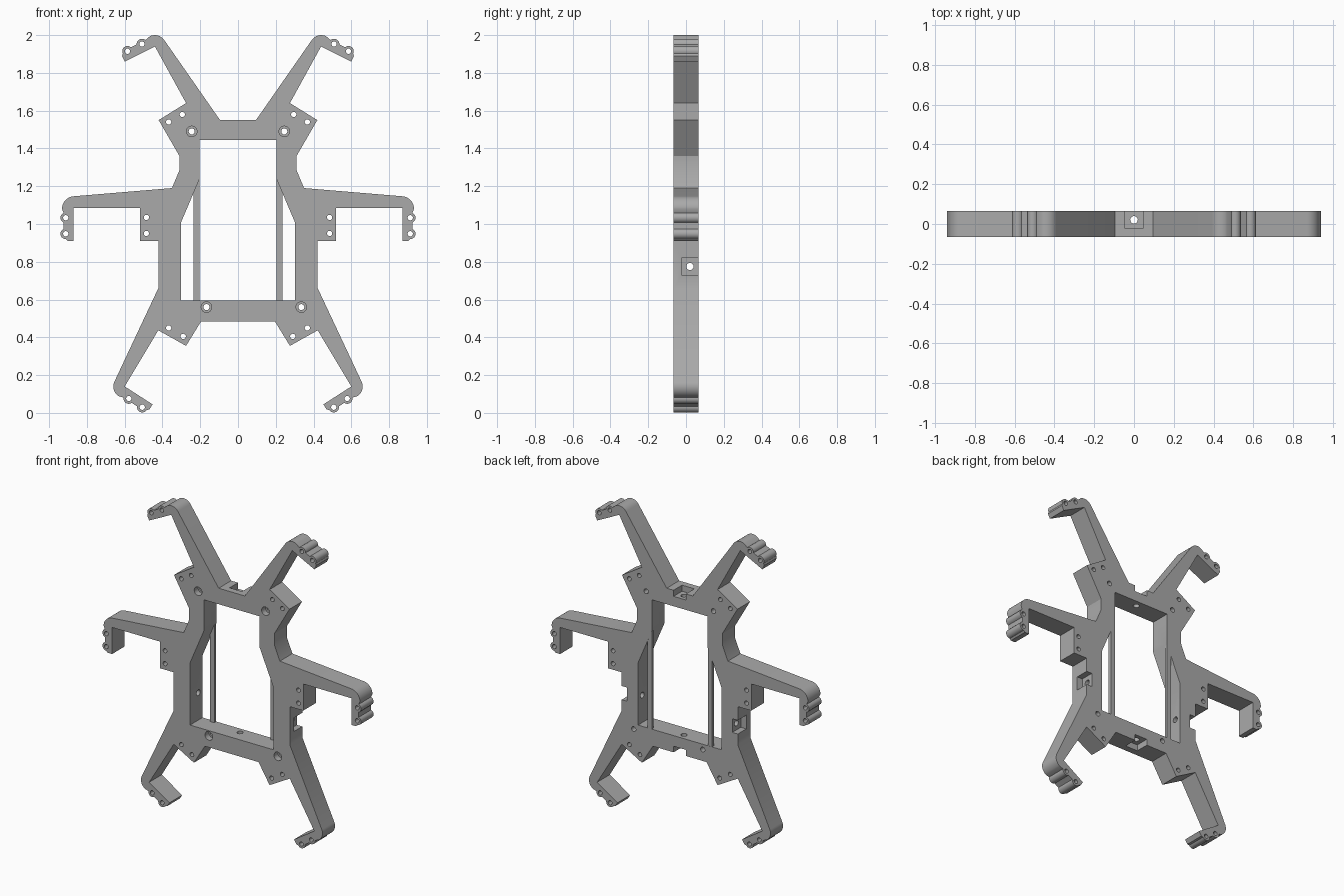
import bpy, bmesh
from math import radians, cos, sin, acos, atan2, pi
from mathutils import Vector, Matrix

if "Cube" in bpy.data.objects:
    bpy.data.objects.remove(bpy.data.objects["Cube"])

HALF = 0.065          # half the plate thickness
PIN = 0.014           # small pin hole radius

grey = bpy.data.materials.new("plain_grey")
grey.use_nodes = True
grey.diffuse_color = (0.4, 0.4, 0.4, 1)
grey.node_tree.nodes["Principled BSDF"].inputs["Base Color"].default_value = grey.diffuse_color


def arc(c, r, a0, a1, n=10):
    return [(c[0] + r * cos(a0 + (a1 - a0) * i / n),
             c[1] + r * sin(a0 + (a1 - a0) * i / n)) for i in range(n + 1)]


def prism(bm, pts, y0, y1):
    """Extrude an x-z outline from y0 to y1."""
    face = bm.faces.new([bm.verts.new((x, y0, z)) for x, z in pts])
    ext = bmesh.ops.extrude_face_region(bm, geom=[face])["geom"]
    bmesh.ops.translate(bm, verts=[v for v in ext if isinstance(v, bmesh.types.BMVert)],
                        vec=(0, y1 - y0, 0))


def box(bm, centre, size):
    bmesh.ops.create_cube(bm, size=1, matrix=Matrix.Translation(centre) @ Matrix.Diagonal((*size, 1)))


def rod(bm, centre, r, length, axis):
    rot = Vector((0, 0, 1)).rotation_difference(Vector(axis)).to_matrix().to_4x4()
    bmesh.ops.create_cone(bm, cap_ends=True, segments=24, radius1=r, radius2=r,
                          depth=length, matrix=Matrix.Translation(centre) @ rot)


def finish(bm, name, cutter=False):
    bmesh.ops.recalc_face_normals(bm, faces=bm.faces)
    mesh = bpy.data.meshes.new(name)
    bm.to_mesh(mesh)
    bm.free()
    mesh.materials.append(grey)
    ob = bpy.data.objects.new(name, mesh)
    bpy.context.collection.objects.link(ob)
    ob.hide_render = cutter
    return ob


pins = []


def foot(corner, end):
    """Hooked foot: two rounded lugs along the outside, back along the inside."""
    c, e = Vector(corner), Vector(end)
    d = (e - c).normalized()
    n = Vector((-d.y, d.x))
    a = atan2(n.y, n.x)
    swing = acos(0.011 / 0.028)
    pts = []
    for back, tail in ((0.123, swing), (0.038, pi / 2)):
        h = e - d * back + n * 0.042
        pins.append((h.x, h.y))
        pts += arc(h, 0.028, a + swing, a - tail)
    return pts + [tuple(e + n * 0.032), end, corner]


# Half outline, running clockwise down the left side
half = [(0.095, 1.55)]
half += arc((0.44, 1.94), 0.06, radians(145), radians(63))
half += foot((0.44, 1.94), (0.60, 1.86))
half += [(0.275, 1.64), (0.42, 1.55), (0.31, 1.36), (0.31, 1.285), (0.35, 1.19)]
half += arc((0.865, 1.08), 0.067, radians(85), 0)
half += foot((0.87, 1.085), (0.87, 0.91))
half += [(0.52, 1.085), (0.52, 0.91), (0.422, 0.91), (0.422, 0.66)]
half += arc((0.60, 0.14), 0.06, radians(25), radians(-59))
half += foot((0.60, 0.14), (0.452, 0.045))
half += [(0.422, 0.437), (0.275, 0.355), (0.195, 0.485)]

# Pins in the body next to each limb
pins += [(0.367, 1.54), (0.295, 1.58), (0.485, 1.035), (0.485, 0.95), (0.367, 0.45), (0.29, 0.405)]

bm = bmesh.new()
prism(bm, half + [(-x, z) for x, z in reversed(half)], -HALF, HALF)
frame = finish(bm, "frame")

screws = [(-0.245, 1.49), (0.245, 1.49), (-0.167, 0.56), (0.335, 0.56)]

# Window and all front-to-back holes
bm = bmesh.new()
side = [(0.203, 1.445), (0.203, 1.24), (0.303, 1.005), (0.303, 0.595)]
prism(bm, side + [(-x, z) for x, z in reversed(side)], -0.1, 0.1)
for x, z in pins:
    for s in (-1, 1):
        rod(bm, (s * x, 0, z), PIN, 0.3, (0, 1, 0))
for x, z in screws:
    rod(bm, (x, 0, z), 0.016, 0.3, (0, 1, 0))
cutters = [finish(bm, "window_and_hole_cutter", True)]

# Screw head recesses at the front, nut notches open at the back
bm = bmesh.new()
for x, z in screws:
    rod(bm, (x, -HALF, z), 0.028, 0.08, (0, 1, 0))
notches = [(0, 1.55), (0, 0.485), (-0.422, 0.775), (0.422, 0.775)]
for x, z in notches:
    deep = (0.08, 0.12, 0.09) if x else (0.09, 0.12, 0.08)
    box(bm, (x, 0.037, z), deep)
cutters.append(finish(bm, "recess_cutter", True))

# Cross holes from each notch into the window
bm = bmesh.new()
for x, z in notches:
    rod(bm, (x, 0.021, z), 0.019, 0.3, (1, 0, 0) if x else (0, 0, 1))
cutters.append(finish(bm, "cross_hole_cutter", True))

bpy.context.view_layer.objects.active = frame
for cutter in cutters:
    mod = frame.modifiers.new("cut", "BOOLEAN")
    mod.operation = "DIFFERENCE"
    mod.solver = "EXACT"
    mod.object = cutter
    bpy.ops.object.modifier_apply(modifier=mod.name)
    bpy.data.objects.remove(cutter)

# Thin posts at the back of the window
for s, name in ((1, "left_post"), (-1, "right_post")):
    bm = bmesh.new()
    box(bm, (s * 0.219, 0.0545, 0.91), (0.031, 0.02, 0.65))
    finish(bm, name)

bpy.ops.object.select_all(action="DESELECT")
frame.select_set(True)
bpy.ops.object.shade_smooth_by_angle(angle=radians(30))
